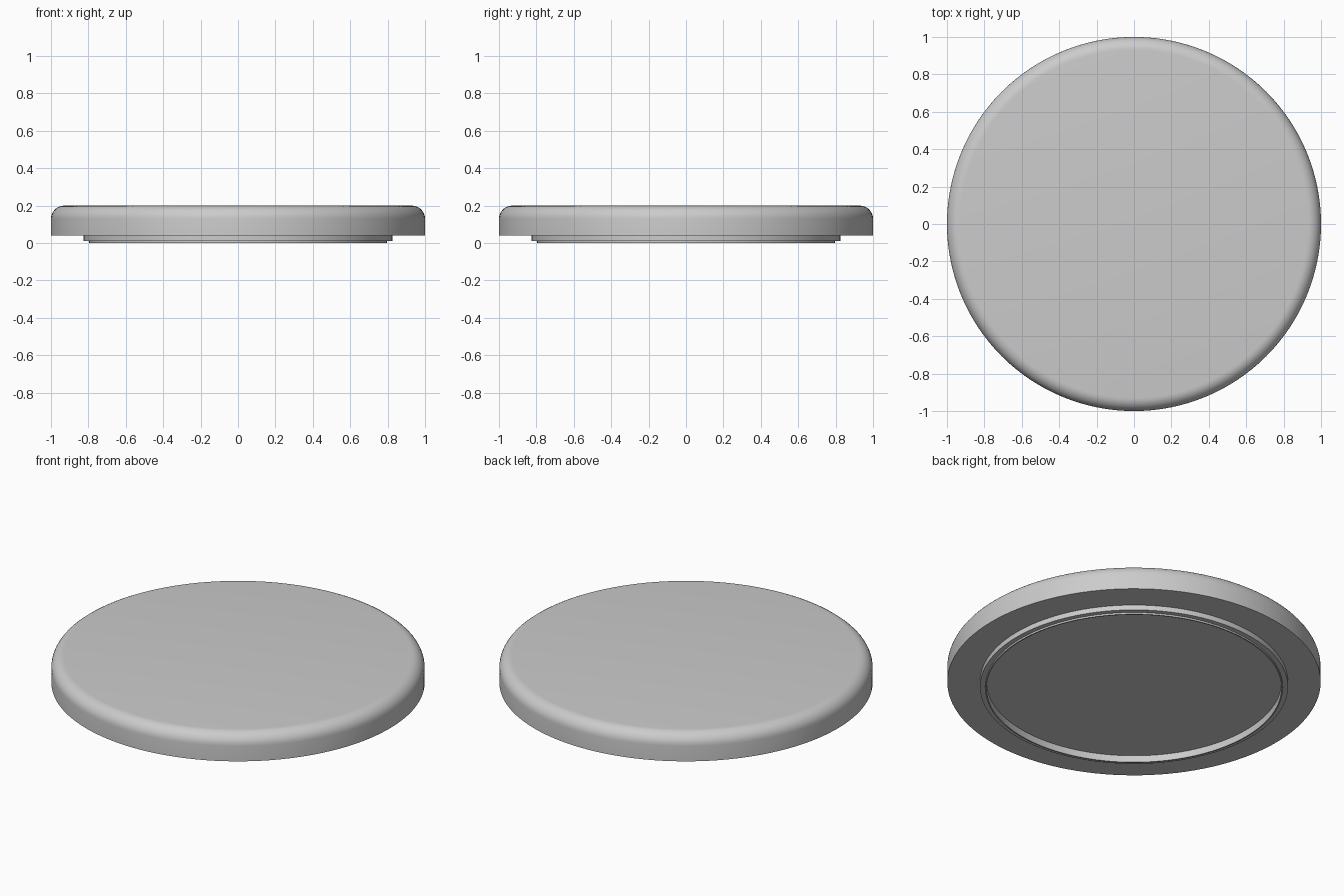
import bpy, bmesh, math

if "Cube" in bpy.data.objects:
    bpy.data.objects.remove(bpy.data.objects["Cube"])

SEGMENTS = 128


def lathe(name, profile, cap=False):
    """Revolve an (r, z) outline about z; cap closes the first and last rings."""
    bm = bmesh.new()
    rings = []
    for r, z in profile:
        rings.append([bm.verts.new((r * math.cos(a), r * math.sin(a), z))
                      for a in (2 * math.pi * i / SEGMENTS for i in range(SEGMENTS))])
    for low, high in zip(rings, rings[1:]):
        for i in range(SEGMENTS):
            j = (i + 1) % SEGMENTS
            bm.faces.new((low[i], low[j], high[j], high[i]))
    if cap:
        bm.faces.new(rings[0][::-1])
        bm.faces.new(rings[-1])
    mesh = bpy.data.meshes.new(name)
    bm.to_mesh(mesh)
    bm.free()
    obj = bpy.data.objects.new(name, mesh)
    bpy.context.collection.objects.link(obj)
    bpy.ops.object.select_all(action='DESELECT')
    bpy.context.view_layer.objects.active = obj
    obj.select_set(True)
    bpy.ops.object.shade_smooth_by_angle(angle=math.radians(35))
    return obj


# Round lid with a flat underside and a rounded upper edge
FILLET = 0.07
lid = [(1.0, 0.04)]
for k in range(9):
    a = math.pi / 2 * k / 8
    lid.append((1 - FILLET + FILLET * math.cos(a), 0.20 - FILLET + FILLET * math.sin(a)))
lathe("lid", lid, cap=True)

# Stepped rim under the lid, hollow in the middle
lathe("bottom_rim", [(0.79, 0.04), (0.79, 0.0), (0.797, 0.0), (0.797, 0.01),
                     (0.825, 0.01), (0.825, 0.04)])
